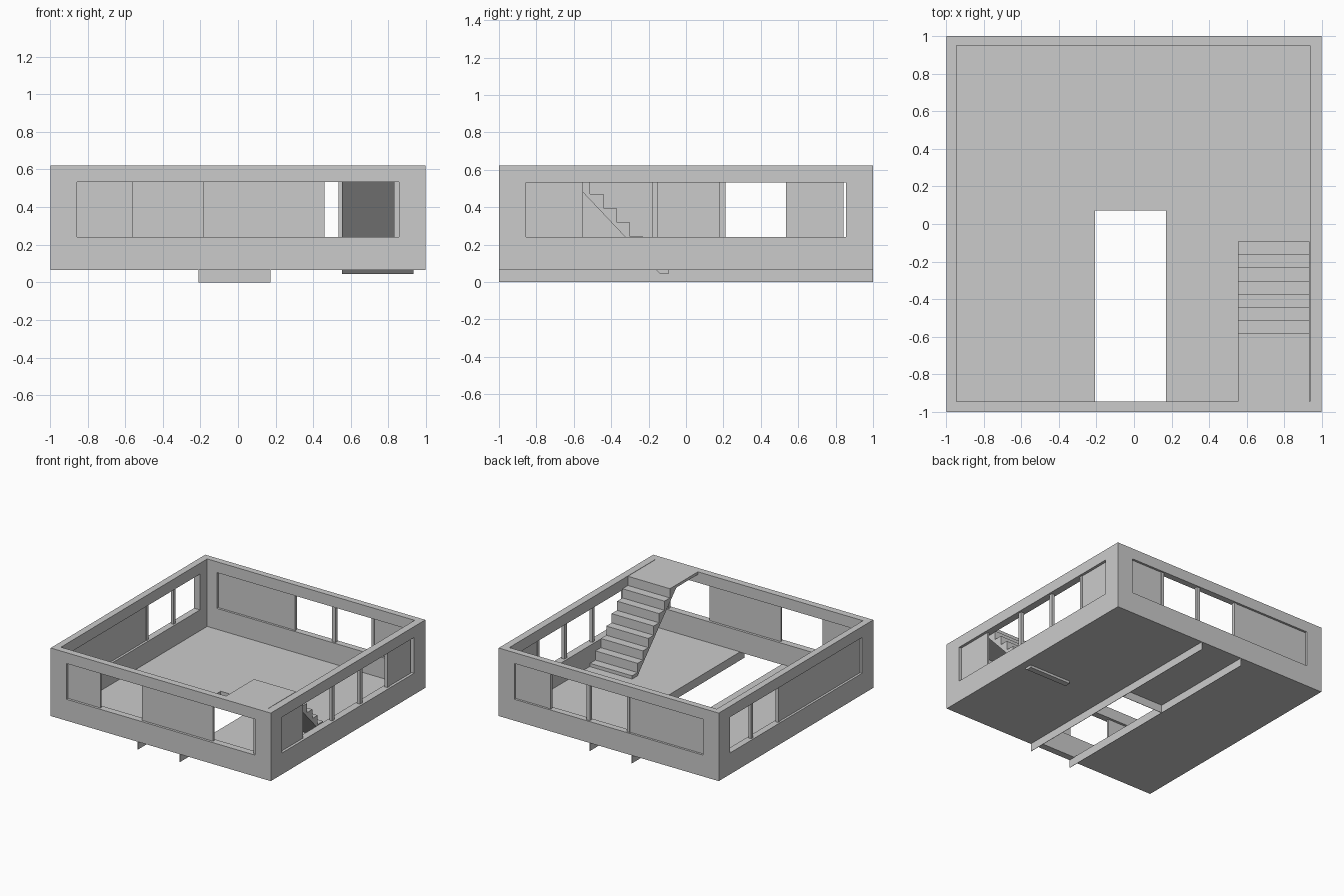
import bpy, bmesh

if "Cube" in bpy.data.objects:
    bpy.data.objects.remove(bpy.data.objects["Cube"])

def mesh_obj(name, bm):
    bmesh.ops.recalc_face_normals(bm, faces=bm.faces)
    me = bpy.data.meshes.new(name)
    bm.to_mesh(me)
    bm.free()
    ob = bpy.data.objects.new(name, me)
    bpy.context.collection.objects.link(ob)
    return ob

def prism(name, pts, axis, a, b):
    """Extrude a closed profile from a to b along x or z."""
    bm = bmesh.new()
    put = (lambda p: (a, *p)) if axis == 'x' else (lambda p: (*p, a))
    face = bm.faces.new([bm.verts.new(put(p)) for p in pts])
    ext = bmesh.ops.extrude_face_region(bm, geom=[face])['geom']
    d = b - a
    bmesh.ops.translate(bm, vec=(d, 0, 0) if axis == 'x' else (0, 0, d),
                        verts=[v for v in ext if isinstance(v, bmesh.types.BMVert)])
    return mesh_obj(name, bm)

def box(name, x0, x1, y0, y1, z0, z1):
    return prism(name, [(x0, y0), (x1, y0), (x1, y1), (x0, y1)], 'z', z0, z1)

XO, YO = 0.997, 1.0          # outer half sizes
XI0, XI1, YI0, YI1 = -0.943, 0.937, -0.944, 0.948   # room inside
Z0, Z1 = 0.065, 0.622        # wall bottom and top
W, WZ0, WZ1 = 0.855, 0.24, 0.533   # window band

# Walls: solid block minus the room and two through-running window bands
walls = box("outer_walls", -XO, XO, -YO, YO, Z0, Z1)
cutters = [box("room_cutter", XI0, XI1, YI0, YI1, -0.5, 1.2),
           box("window_cutter_y", -W, W, -1.3, 1.3, WZ0, WZ1),
           box("window_cutter_x", -1.3, 1.3, -W, W, WZ0, WZ1)]
for c in cutters:
    m = walls.modifiers.new(c.name, 'BOOLEAN')
    m.operation, m.solver, m.object = 'DIFFERENCE', 'EXACT', c
    c.hide_render = True
    c.hide_set(True)

# Infill panels and mullions in each window band: (from, to) along the wall
layout = {
    "front": ([(-W, -0.56), (-0.185, 0.46)], [(0.83, W)]),
    "back": ([(-W, -0.18), (0.56, W)], [(-0.18, -0.155), (0.18, 0.21), (0.535, 0.56)]),
    "left": ([(-W, 0.185)], [(0.185, 0.21), (0.535, 0.56)]),
    "right": ([(-W, -0.55), (0.56, 0.842)], [(-0.18, -0.15), (0.18, 0.21), (0.535, 0.56)]),
}
centre = {"front": -0.972, "back": 0.974, "left": -0.97, "right": 0.967}
for side, (panels, posts) in layout.items():
    c = centre[side]
    for kind, spans, h in (("panel", panels, 0.008), ("mullion", posts, 0.013)):
        for i, (a, b) in enumerate(spans):
            name = f"{side}_{kind}_{i + 1}"
            if side in ("front", "back"):
                box(name, a, b, c - h, c + h, WZ0, WZ1)
            else:
                box(name, c - h, c + h, a, b, WZ0, WZ1)

# Floor: thin U-shaped sheet around the open shaft
HX0, HX1, HY = -0.208, 0.17, 0.073
prism("floor", [(XI0, YI0), (HX0, YI0), (HX0, HY), (HX1, HY), (HX1, YI0),
                (XI1, YI0), (XI1, YI1), (XI0, YI1)], 'z', Z0, Z0 + 0.004)

# Thin fins below the floor and the end plate of the shaft
box("fin_left", HX0 - 0.003, HX0, -YO, YO, 0, Z0)
box("fin_right", HX1, HX1 + 0.003, -YO, YO, 0, Z0)
box("shaft_end_plate", HX0, HX1, HY, HY + 0.003, 0, Z0)

# Staircase with sloped underside and a landing level with the wall top
run, rise, y, z = 0.07, 0.0751, -0.092, 0.096
profile = [(-0.14, 0.045), (y, 0.045)]
for i in range(8):
    profile += [(y - run * i, z + rise * i), (y - run * (i + 1), z + rise * i)]
profile[-1] = (YI0, Z1)
profile[-2] = (y - run * 7, Z1)
profile += [(YI0, 0.6), (-0.665, 0.6)]
prism("staircase", profile, 'x', 0.553, XI1 - 0.003)
